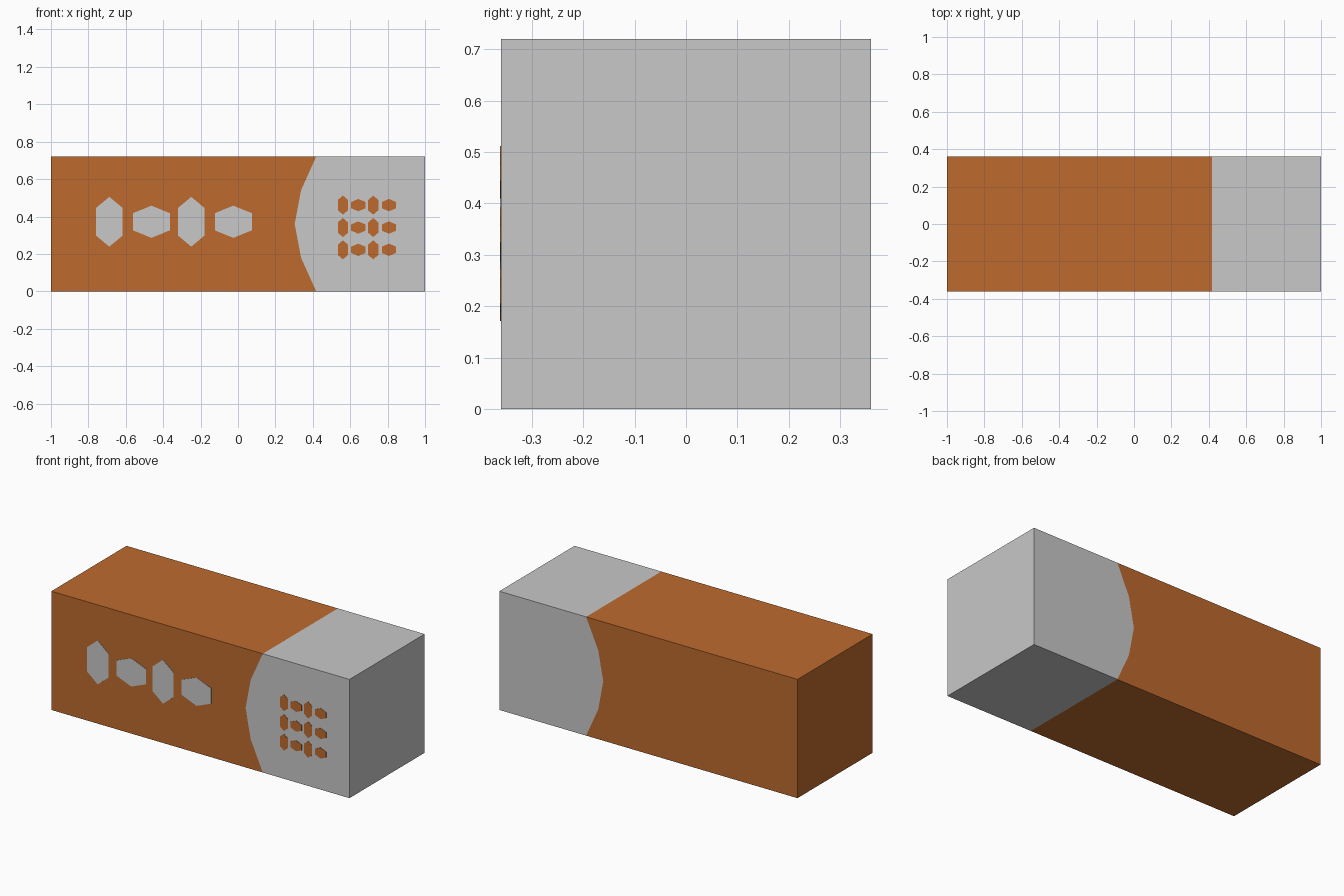
import bpy

if "Cube" in bpy.data.objects:
    bpy.data.objects.remove(bpy.data.objects["Cube"])

H = 0.36  # half depth


def material(name, rgb):
    m = bpy.data.materials.new(name)
    m.diffuse_color = (*rgb, 1)
    m.use_nodes = True
    m.node_tree.nodes["Principled BSDF"].inputs["Base Color"].default_value = m.diffuse_color
    return m


orange = material("burnt_orange", (0.51, 0.145, 0.027))
grey = material("light_grey", (0.58, 0.58, 0.58))


def make(name, verts, faces, mat):
    me = bpy.data.meshes.new(name)
    me.from_pydata(verts, [], faces)
    me.materials.append(mat)
    ob = bpy.data.objects.new(name, me)
    bpy.context.collection.objects.link(ob)
    return ob


def prism(name, outline, y0, y1, mat, skip=()):
    """Extrude a counter-clockwise (x, z) outline from y0 back to y1, leaving out the skipped sides."""
    n = len(outline)
    verts = [(x, y, z) for y in (y0, y1) for x, z in outline]
    faces = [tuple(range(n)), tuple(reversed(range(n, 2 * n)))]
    for i in range(n):
        j = (i + 1) % n
        if i not in skip:
            faces.append((j, i, i + n, j + n))
    return make(name, verts, faces, mat)


# Curved seam shared by both halves, bottom to top
seam = [(0.418, 0), (0.337, 0.18), (0.303, 0.36), (0.337, 0.54), (0.418, 0.72)]

# Orange body and grey end, open where they meet
prism("body", [(-1, 0)] + seam + [(-1, 0.72)], -H, H, orange, skip=range(1, 5))
prism("end_section", [(1, 0), (1, 0.72)] + seam[::-1], -H, H, grey, skip=range(2, 6))


def hex_plate(name, x, z, hw, hh, shoulder, mat):
    pts = [(0, -hh), (hw, -shoulder), (hw, shoulder),
           (0, hh), (-hw, shoulder), (-hw, -shoulder)]
    prism(name, [(x + a, z + b) for a, b in pts], -H - 0.002, -H, mat)


# Large hexagons on the body, alternating tall and wide
TALL, WIDE = (0.071, 0.133, 0.074), (0.099, 0.086, 0.046)
for i, x in enumerate((-0.688, -0.463, -0.25, -0.025)):
    hex_plate(f"large_hexagon_{i}", x, 0.372, *(WIDE if i % 2 else TALL), grey)

# Grid of small hexagons on the end section
TALL_S, WIDE_S = (0.027, 0.051, 0.028), (0.038, 0.033, 0.017)
for r, z in enumerate((0.222, 0.341, 0.461)):
    for i, x in enumerate((0.561, 0.643, 0.723, 0.807)):
        hex_plate(f"small_hexagon_{r}_{i}", x, z, *(WIDE_S if i % 2 else TALL_S), orange)
